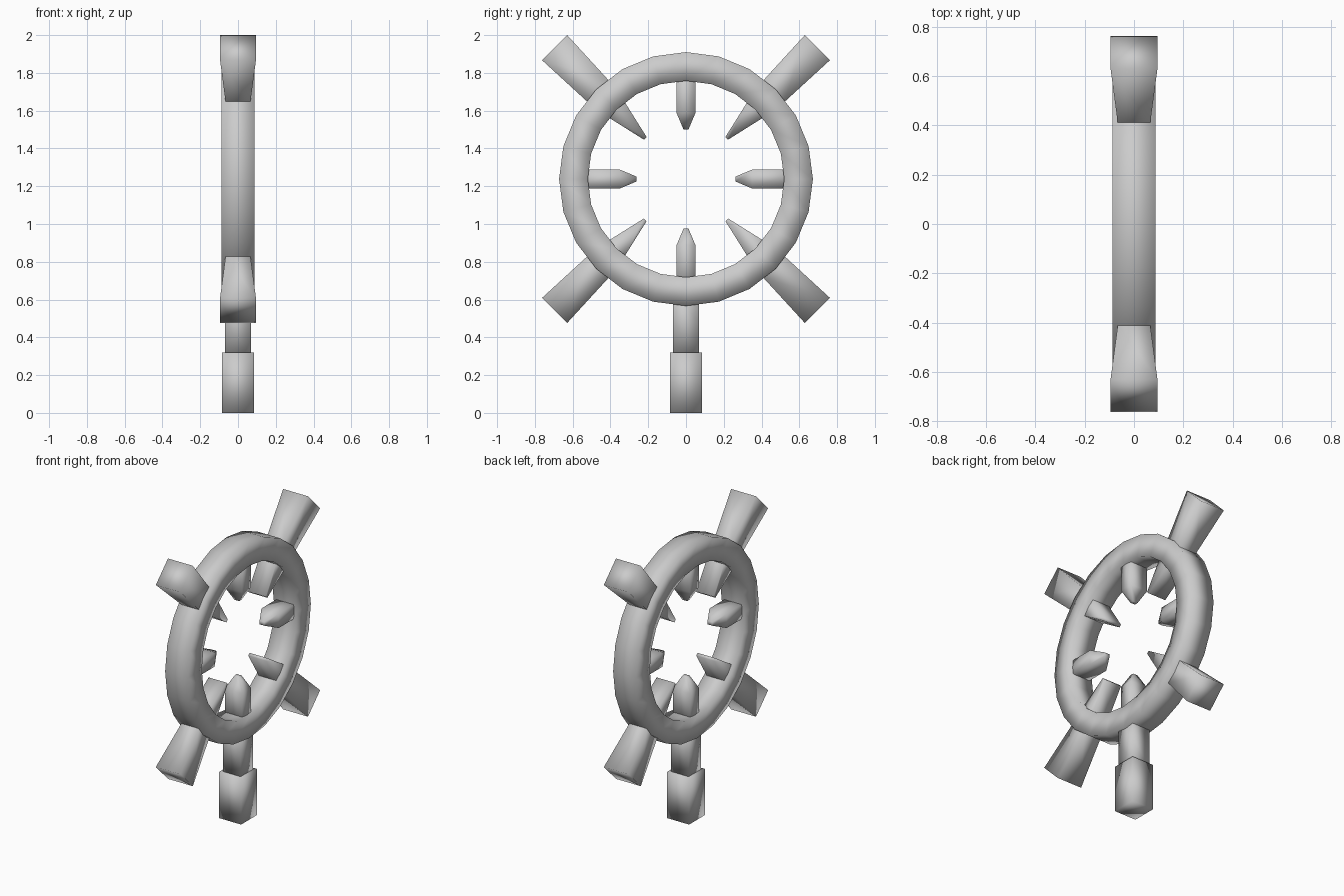
import bpy, bmesh, math
from mathutils import Vector

if "Cube" in bpy.data.objects:
    bpy.data.objects.remove(bpy.data.objects["Cube"])

CENTRE = Vector((0, 0, 1.238))


def finish(bm, name):
    bmesh.ops.recalc_face_normals(bm, faces=bm.faces)
    for f in bm.faces:
        f.smooth = True
    me = bpy.data.meshes.new(name)
    bm.to_mesh(me)
    bm.free()
    ob = bpy.data.objects.new(name, me)
    bpy.context.collection.objects.link(ob)
    return ob


def radial_loft(name, angle, sections):
    """Rectangular loft along a wheel radius; sections = (radius, half thickness, half x)."""
    a = math.radians(angle)
    out = Vector((0, math.cos(a), math.sin(a)))
    side = Vector((0, -math.sin(a), math.cos(a)))
    bm = bmesh.new()
    rings = []
    for r, t, x in sections:
        rings.append([bm.verts.new(CENTRE + out * r + side * (t * s) + Vector((x * u, 0, 0)))
                      for s, u in ((1, 1), (1, -1), (-1, -1), (-1, 1))])
    for p, q in zip(rings, rings[1:]):
        for i in range(4):
            j = (i + 1) % 4
            bm.faces.new((p[i], p[j], q[j], q[i]))
    bm.faces.new(rings[0])
    bm.faces.new(rings[-1])
    return finish(bm, name)


# wheel rim: rectangular band swept round the x axis
bm = bmesh.new()
N = 24
loops = []
for k in range(N):
    a = 2 * math.pi * k / N
    d = Vector((0, math.cos(a), math.sin(a)))
    loops.append([bm.verts.new(CENTRE + d * r + Vector((x, 0, 0)))
                  for r, x in ((0.672, -0.087), (0.672, 0.087), (0.52, 0.087), (0.52, -0.087))])
for k in range(N):
    p, q = loops[k], loops[(k + 1) % N]
    for i in range(4):
        j = (i + 1) % 4
        bm.faces.new((p[i], p[j], q[j], q[i]))
finish(bm, "wheel_rim")

# diagonal handles: flared outside the rim, thin chisel edge inside
for i in range(4):
    radial_loft(f"diagonal_handle_{i + 1}", 45 + 90 * i,
                [(0.305, 0.010, 0.068), (0.51, 0.057, 0.066), (0.66, 0.080, 0.066),
                 (0.984, 0.094, 0.095)])

# blunt inner teeth on the vertical and horizontal axes
for i in range(4):
    radial_loft(f"inner_tooth_{i + 1}", 90 * i,
                [(0.262, 0.013, 0.018), (0.35, 0.050, 0.066), (0.60, 0.050, 0.066)])

# stem and thicker foot
radial_loft("stem", -90, [(0.60, 0.068, 0.068), (0.758, 0.068, 0.068), (0.93, 0.068, 0.068)])
radial_loft("foot", -90, [(0.918, 0.086, 0.084), (1.238, 0.086, 0.084)])
